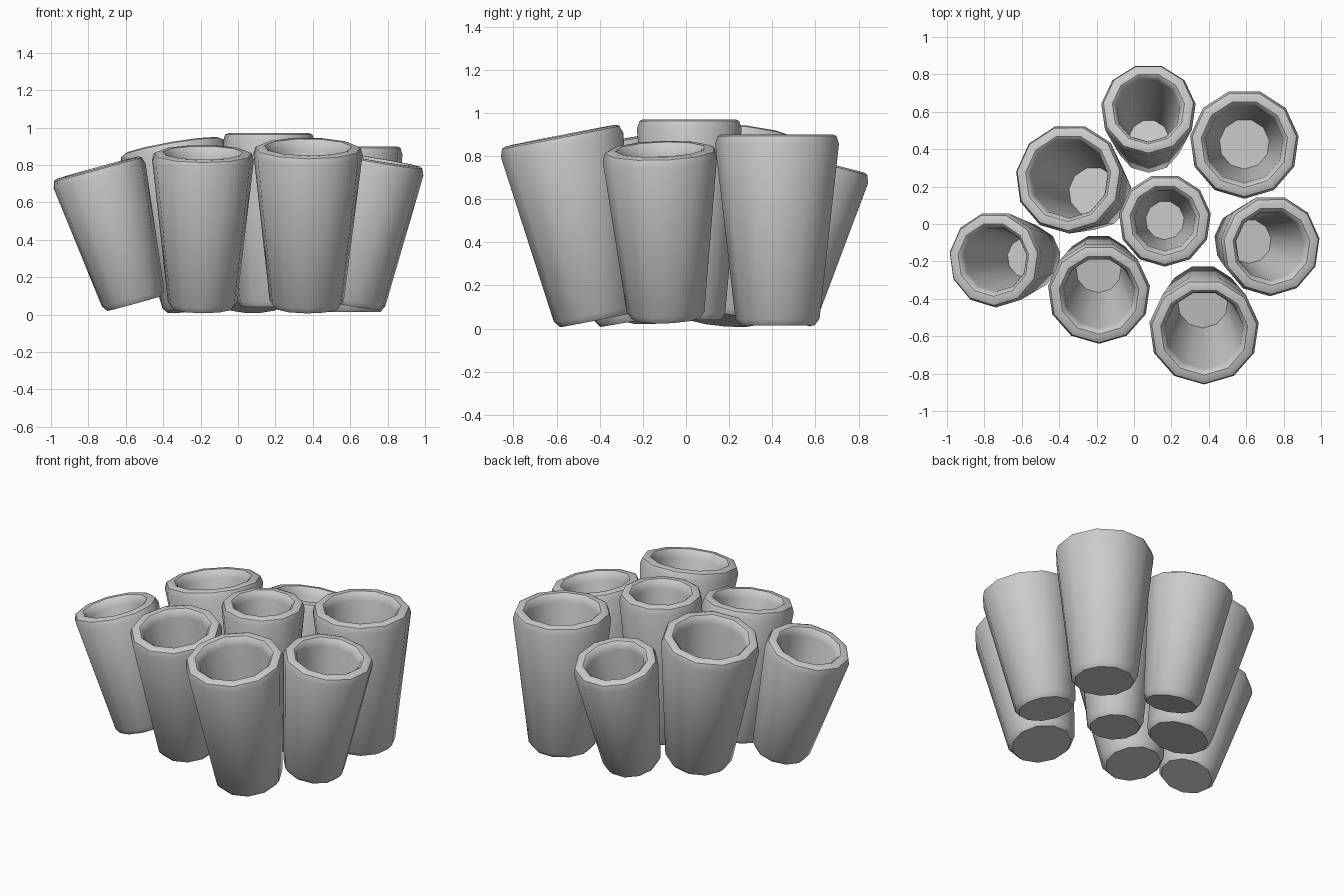
import bpy, bmesh, math
from mathutils import Vector

if "Cube" in bpy.data.objects:
    bpy.data.objects.remove(bpy.data.objects["Cube"])

SIDES = 11


def tube(name, base, top, r):
    """Tapered hollow cup, lathed as rings along the axis base -> top."""
    base, top = Vector(base), Vector(top)
    axis = top - base
    length = axis.length
    turn = Vector((0, 0, 1)).rotation_difference(axis.normalized())
    rb = r * 0.68
    # profile: bottom chamfer, outer wall, rounded rim, inner wall, floor
    profile = [
        (rb * 0.88, 0), (rb, 0.03), (r, length - 0.045),
        (r - 0.012, length - 0.008), (r - 0.03, length),
        (r - 0.06, length), (r - 0.074, length - 0.012),
        (r - 0.085, length - 0.05), (rb - 0.065, 0.07),
    ]
    bm = bmesh.new()
    rings = []
    for rad, h in profile:
        ring = []
        for i in range(SIDES):
            a = math.pi / 2 + math.pi * (2 * i + 1) / SIDES
            p = Vector((rad * math.cos(a), rad * math.sin(a), h))
            ring.append(bm.verts.new(base + turn @ p))
        rings.append(ring)
    for lo, hi in zip(rings, rings[1:]):
        for i in range(SIDES):
            j = (i + 1) % SIDES
            bm.faces.new((lo[i], lo[j], hi[j], hi[i]))
    bm.faces.new(rings[0][::-1])
    bm.faces.new(rings[-1])
    mesh = bpy.data.meshes.new(name)
    bm.to_mesh(mesh)
    bm.free()
    ob = bpy.data.objects.new(name, mesh)
    bpy.context.collection.objects.link(ob)
    bpy.ops.object.select_all(action='DESELECT')
    ob.select_set(True)
    bpy.context.view_layer.objects.active = ob
    bpy.ops.object.shade_smooth_by_angle(angle=math.radians(40))


# cluster of splayed tubes: base centre, rim centre, rim radius
tube("centre_tube", (0.165, 0.02, 0.04), (0.165, 0.02, 0.97), 0.248)
tube("back_tube", (0.08, 0.435, 0.045), (0.077, 0.617, 0.775), 0.255)
tube("back_right_tube", (0.59, 0.428, 0.015), (0.59, 0.428, 0.90), 0.293)
tube("right_tube", (0.605, -0.09, 0.05), (0.735, -0.118, 0.83), 0.27)
tube("front_right_tube", (0.367, -0.41, 0.04), (0.375, -0.577, 0.895), 0.295)
tube("front_left_tube", (-0.19, -0.235, 0.035), (-0.187, -0.377, 0.865), 0.275)
tube("left_tube", (-0.553, -0.178, 0.06), (-0.752, -0.19, 0.785), 0.257)
tube("back_left_tube", (-0.205, 0.165, 0.04), (-0.352, 0.245, 0.90), 0.293)
